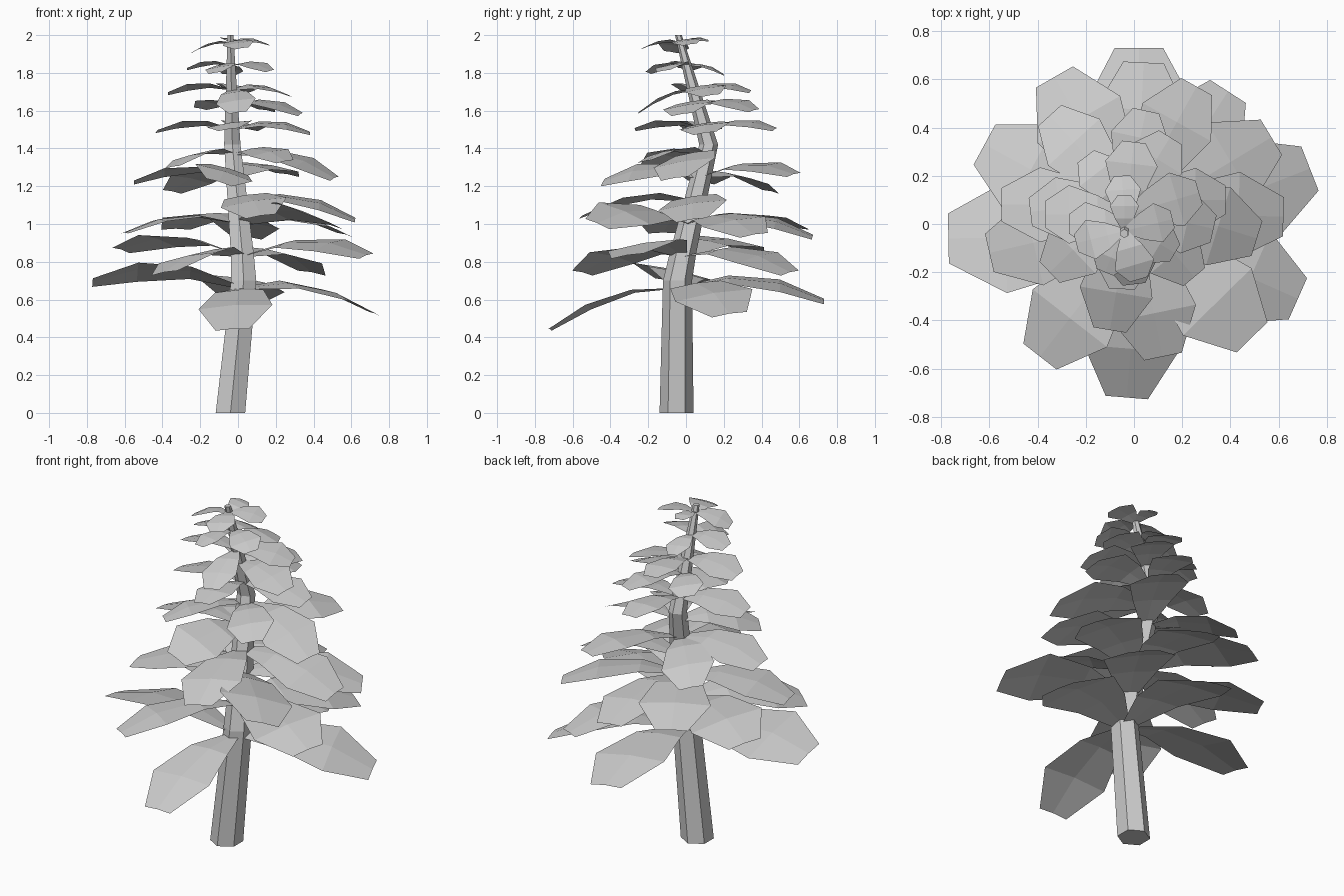
import bpy, math
from mathutils import Vector

if "Cube" in bpy.data.objects:
    bpy.data.objects.remove(bpy.data.objects["Cube"])

# Bent trunk path: x, y, z, radius
PATH = [(-.04, -.05, 0, .09), (.03, -.045, .7, .077), (.022, -.015, .85, .07),
        (-.03, .12, 1.42, .05), (-.04, -.04, 2.0, .018)]

# Tiers of leafy boughs: height at the trunk, then tip positions (and roll if unusual)
TIERS = [
    (.66, [(-.03, -.72, .44, .06), (.73, .23, .52), (-.77, -.06, .69, .22), (.02, .73, .59)]),
    (.83, [(.68, -.31, .83), (-.39, -.55, .74), (-.62, .33, .86), (.39, .55, .74)]),
    (1.0, [(-.6, -.12, .95, 0), (.04, .67, .93), (.57, .36, .94), (.49, -.47, 1.0, -.3),
           (-.33, .61, .97, 0)]),
    (1.12, [(.12, -.55, 1.04), (.62, .03, 1.02)]),
    (1.25, [(-.55, .08, 1.22), (.26, .57, 1.26), (-.1, -.44, 1.22, -.3), (-.35, .45, 1.17)]),
    (1.37, [(-.35, -.2, 1.3), (.25, -.22, 1.33), (.51, -.06, 1.24)]),
    (1.5, [(-.43, .05, 1.49), (.38, .1, 1.48), (.05, .47, 1.5), (-.05, -.27, 1.5)]),
    (1.63, [(.33, -.02, 1.58), (-.2, .28, 1.61), (.15, .36, 1.6)]),
    (1.71, [(.27, .13, 1.68), (-.37, .04, 1.69), (0, .34, 1.7), (0, -.25, 1.59)]),
    (1.84, [(.17, -.12, 1.81), (-.27, 0, 1.82), (-.05, .2, 1.79), (-.12, -.2, 1.8)]),
    (1.96, [(.16, .02, 1.95), (-.24, -.08, 1.91), (-.04, .12, 1.97), (.02, -.23, 1.93)]),
]

# Leaf outline: position along length, half width, lift (all relative to length)
OUTLINE = [(0, .04, 0), (.35, .19, .09), (.7, .29, .08), (1, .13, 0)]


def add_mesh(name, verts, faces):
    mesh = bpy.data.meshes.new(name)
    mesh.from_pydata(verts, [], faces)
    obj = bpy.data.objects.new(name, mesh)
    bpy.context.collection.objects.link(obj)
    return obj


def trunk_at(z):
    for a, b in zip(PATH, PATH[1:]):
        if z <= b[2]:
            return Vector(a[:3]).lerp(Vector(b[:3]), (z - a[2]) / (b[2] - a[2]))


def add_leaf(name, base, tip, roll=.15):
    span = tip - base
    length = Vector((span.x, span.y)).length
    side = Vector((-span.y, span.x, 0)) / length
    side.z = roll
    # Upper leaves are broader for their length
    side *= length * (1 + max(0, base.z - 1.3) * .6)
    verts, faces = [], []
    for t, half, lift in OUTLINE:
        centre = base + span * t + Vector((0, 0, lift * length))
        ridge = Vector((0, 0, .06 * half * length))
        verts += [centre - side * half, centre + ridge, centre + side * half]
    for i in range(len(OUTLINE) - 1):
        for j in (0, 1):
            k = 3 * i + j
            faces += [(k, k + 3, k + 4), (k, k + 4, k + 1)]
    add_mesh(name, verts, faces)


# Six-sided trunk
verts, faces = [], []
for x, y, z, r in PATH:
    for k in range(6):
        a = math.radians(60 * k + 30)
        verts.append((x + r * math.cos(a), y + r * math.sin(a), z))
for i in range(len(PATH) - 1):
    for k in range(6):
        n = (k + 1) % 6
        faces.append((6 * i + k, 6 * i + n, 6 * i + 6 + n, 6 * i + 6 + k))
faces += [tuple(range(5, -1, -1)), tuple(range(len(verts) - 6, len(verts)))]
add_mesh("trunk", verts, faces)

# Leaves
for n, (z, tips) in enumerate(TIERS):
    for m, tip in enumerate(tips):
        add_leaf(f"leaf_tier_{n + 1}_{m + 1}", trunk_at(z), Vector(tip[:3]), *tip[3:])
